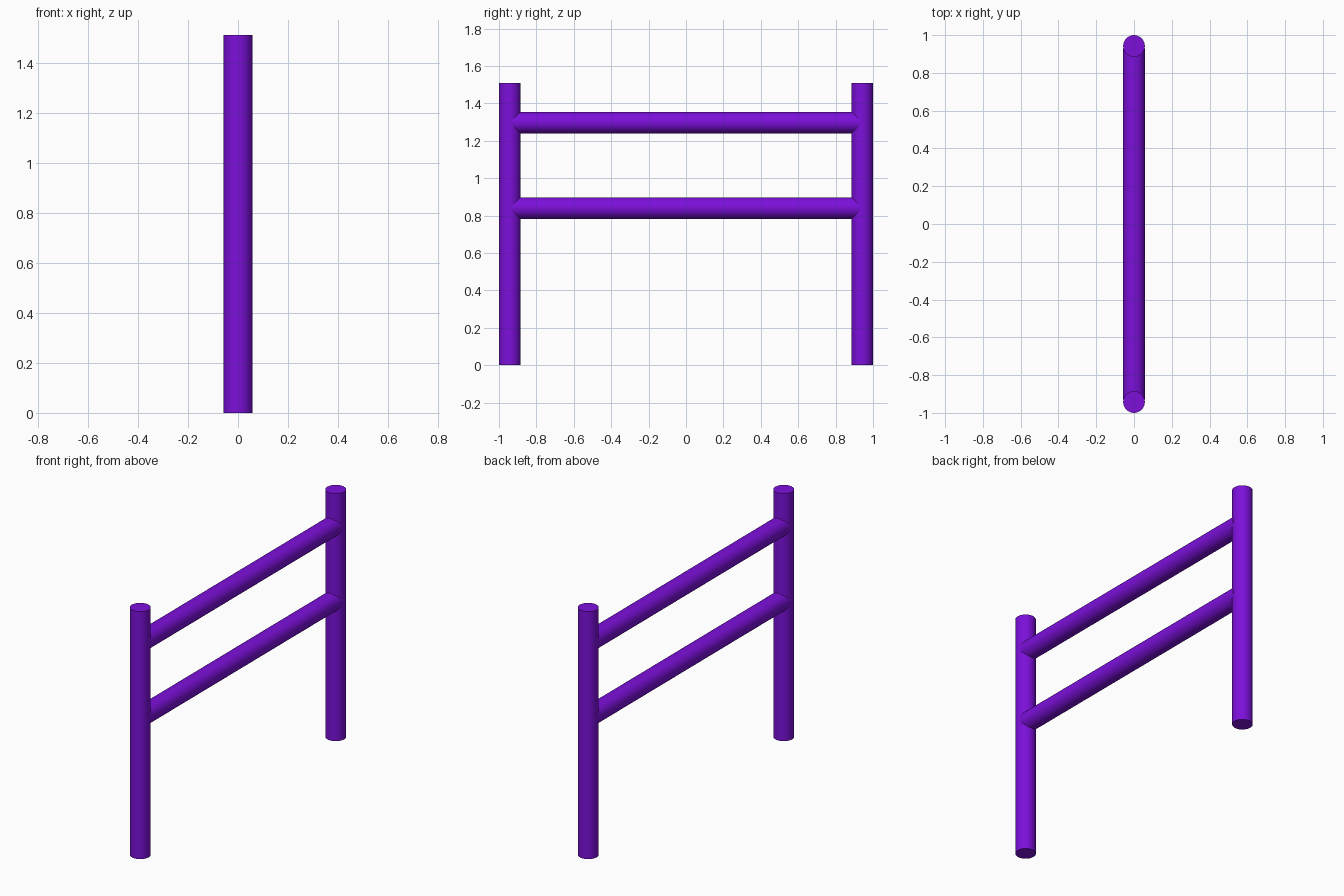
import bpy
import math

if "Cube" in bpy.data.objects:
    bpy.data.objects.remove(bpy.data.objects["Cube"])

POST_R, POST_H, POST_Y = 0.0575, 1.51, 0.9425
RAIL_R, RAIL_LEN = 0.0575, 1.86

purple = bpy.data.materials.new("purple_paint")
purple.diffuse_color = (0.2, 0.005, 0.7, 1.0)
purple.use_nodes = True
purple.node_tree.nodes["Principled BSDF"].inputs["Base Color"].default_value = purple.diffuse_color


def tube(name, radius, length, location, rotation=(0, 0, 0)):
    bpy.ops.mesh.primitive_cylinder_add(vertices=32, radius=radius, depth=length,
                                        location=location, rotation=rotation)
    obj = bpy.context.object
    obj.name = name
    obj.data.materials.append(purple)
    bpy.ops.object.shade_smooth_by_angle(angle=math.radians(40))
    return obj


# Upright posts
for name, side in (("front_post", -1), ("back_post", 1)):
    tube(name, POST_R, POST_H, (0, side * POST_Y, POST_H / 2))

# Horizontal rails, ends buried in the posts
for name, z in (("upper_rail", 1.297), ("lower_rail", 0.84)):
    tube(name, RAIL_R, RAIL_LEN, (0, 0, z), (math.pi / 2, 0, 0))
